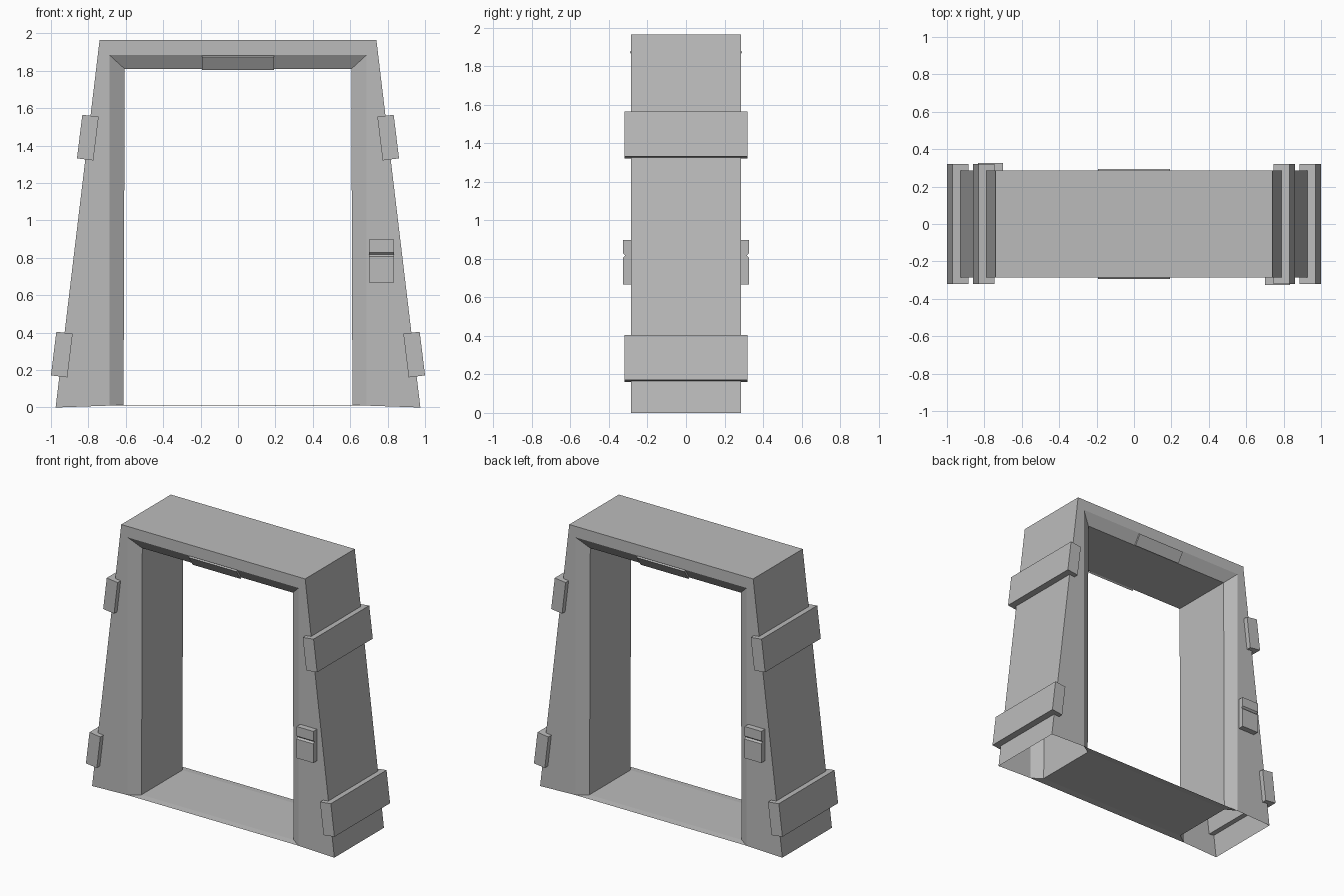
import bpy
import bmesh
import math
from mathutils import Matrix

cube = bpy.data.objects.get("Cube")
if cube:
    bpy.data.objects.remove(cube, do_unlink=True)

grey = bpy.data.materials.new("plain grey")
grey.use_nodes = True
grey.diffuse_color = (0.5, 0.5, 0.5, 1)
grey.node_tree.nodes["Principled BSDF"].inputs["Base Color"].default_value = (0.5, 0.5, 0.5, 1)


def add_object(name, bm):
    mesh = bpy.data.meshes.new(name)
    bm.to_mesh(mesh)
    bm.free()
    mesh.materials.append(grey)
    obj = bpy.data.objects.new(name, mesh)
    bpy.context.collection.objects.link(obj)
    return obj


def extrude_profile(name, profile, x0, x1, turn):
    """Prism along x from a (y, z) profile; turn=1 places it on the back."""
    bm = bmesh.new()
    ends = [[bm.verts.new((x, y, z)) for y, z in profile] for x in (x0, x1)]
    n = len(profile)
    for end in ends:
        bm.faces.new(end)
    for i in range(n):
        j = (i + 1) % n
        bm.faces.new((ends[0][i], ends[0][j], ends[1][j], ends[1][i]))
    bm.transform(Matrix.Rotation(math.pi * turn, 4, 'Z'))
    bmesh.ops.recalc_face_normals(bm, faces=bm.faces)
    return add_object(name, bm)


# Door frame: hollow loop with a bevelled opening, open under the posts
def ring(bottom_half, top_half, y, z0, z1):
    return [(-bottom_half, y, z0), (bottom_half, y, z0),
            (top_half, y, z1), (-top_half, y, z1)]


DEPTH, THROAT = 0.285, 0.235
outer = (0.975, 0.74, 0.0, 1.965)
mouth = (0.688, 0.688, 0.01, 1.885)
throat = (0.612, 0.606, 0.014, 1.81)
bm = bmesh.new()
rings = []
for (b, t, z0, z1), y in ((outer, -DEPTH), (mouth, -DEPTH), (throat, -THROAT),
                          (throat, THROAT), (mouth, DEPTH), (outer, DEPTH)):
    rings.append([bm.verts.new(p) for p in ring(b, t, y, z0, z1)])
for k in range(6):
    a, b = rings[k], rings[(k + 1) % 6]
    for i in range(4):
        if i == 0 and k in (0, 4, 5):
            continue  # no skirt or base below the sill
        j = (i + 1) % 4
        bm.faces.new((a[i], a[j], b[j], b[i]))
add_object("door_frame", bm)

# Clamping bands that follow the slope of the posts
for side, label in ((1, "left"), (-1, "right")):
    for level, x, z in (("upper", 0.803, 1.443), ("lower", 0.942, 0.283)):
        bm = bmesh.new()
        bmesh.ops.create_cube(bm, size=1)
        bm.transform(Matrix.Translation((side * x, 0, z))
                     @ Matrix.Rotation(math.radians(-7 * side), 4, 'Y')
                     @ Matrix.Diagonal((0.088, 0.64, 0.235, 1)))
        add_object(f"{label}_{level}_band", bm)

# Control box with a V groove, and a tilted plate on the lintel bevel
box_profile = [(-0.27, 0.667), (-0.327, 0.667), (-0.327, 0.806), (-0.315, 0.817),
               (-0.327, 0.828), (-0.327, 0.897), (-0.27, 0.897)]
plate_profile = [(-0.282, 1.882), (-0.293, 1.875), (-0.246, 1.804), (-0.235, 1.811)]
for turn, label in ((0, "front"), (1, "back")):
    extrude_profile(f"{label}_control_box", box_profile, 0.70, 0.835, turn)
    extrude_profile(f"{label}_lintel_plate", plate_profile, -0.192, 0.192, turn)
